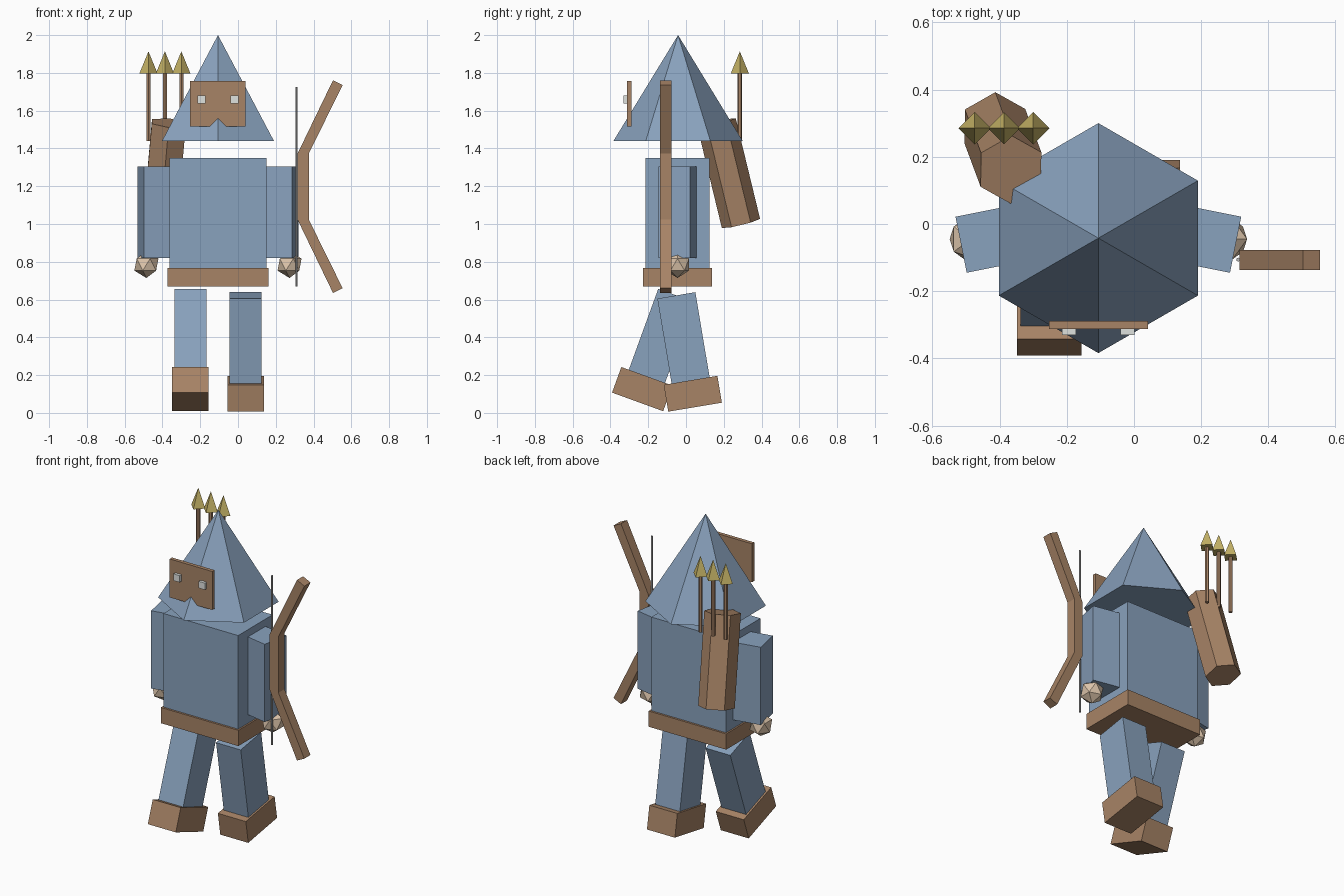
import bpy, bmesh
from math import radians
from mathutils import Vector, Matrix

cube = bpy.data.objects.get("Cube")
if cube:
    bpy.data.objects.remove(cube, do_unlink=True)

CX, CY = -0.106, -0.045  # body axis


def material(name, rgb):
    m = bpy.data.materials.new(name)
    m.use_nodes = True
    m.diffuse_color = (*rgb, 1)
    for node in m.node_tree.nodes:
        if node.type == 'BSDF_PRINCIPLED':
            node.inputs["Base Color"].default_value = (*rgb, 1)
    return m


BLUE = material("blue cloth", (0.25, 0.36, 0.51))
BROWN = material("brown leather", (0.39, 0.23, 0.133))
GOLD = material("gold", (0.55, 0.44, 0.13))
SKIN = material("pale skin", (0.73, 0.565, 0.41))
WHITE = material("eye white", (0.74, 0.76, 0.74))
GREY = material("string grey", (0.48, 0.48, 0.48))


def finish(name, bm, mat, matrix=Matrix()):
    bmesh.ops.recalc_face_normals(bm, faces=bm.faces)
    mesh = bpy.data.meshes.new(name)
    bm.to_mesh(mesh)
    bm.free()
    mesh.materials.append(mat)
    ob = bpy.data.objects.new(name, mesh)
    ob.matrix_world = matrix
    bpy.context.collection.objects.link(ob)
    return ob


def box(name, mat, centre, size, matrix=Matrix()):
    bm = bmesh.new()
    bmesh.ops.create_cube(bm, size=1)
    bmesh.ops.scale(bm, vec=size, verts=bm.verts)
    return finish(name, bm, mat, matrix @ Matrix.Translation(centre))


def cone(name, mat, bottom, top, r1, r2, sides):
    """Prism or pyramid whose axis runs from bottom to top."""
    bottom, top = Vector(bottom), Vector(top)
    axis = top - bottom
    bm = bmesh.new()
    bmesh.ops.create_cone(bm, cap_ends=True, segments=sides, radius1=r1,
                          radius2=r2, depth=axis.length)
    bmesh.ops.remove_doubles(bm, verts=bm.verts, dist=1e-5)
    turn = Vector((0, 0, 1)).rotation_difference(axis).to_matrix().to_4x4()
    return finish(name, bm, mat, Matrix.Translation((bottom + top) / 2) @ turn)


def plate(name, mat, outline, y0, y1):
    """Outline in x and z, extruded from y0 to y1."""
    bm = bmesh.new()
    face = bm.faces.new([bm.verts.new((x, y0, z)) for x, z in outline])
    out = bmesh.ops.extrude_face_region(bm, geom=[face])
    verts = [v for v in out["geom"] if isinstance(v, bmesh.types.BMVert)]
    bmesh.ops.translate(bm, vec=(0, y1 - y0, 0), verts=verts)
    return finish(name, bm, mat)


# Torso, belt and hood
box("torso", BLUE, (CX, CY, 1.057), (0.515, 0.34, 0.586))
box("belt", BROWN, (CX, CY, 0.717), (0.535, 0.365, 0.098))
cone("hood", BLUE, (CX, CY + 0.003, 1.44), (CX, CY + 0.003, 2.0), 0.342, 0, 6)

# Mask with a notch under the nose, and eyes
half = [(0, 1.56), (0.043, 1.517), (0.147, 1.517), (0.147, 1.757)]
outline = [(CX + x, z) for x, z in half]
outline += [(CX - x, z) for x, z in reversed(half[1:])]
plate("mask", BROWN, outline, -0.312, -0.289)
for side, label in ((1, "left"), (-1, "right")):
    box(label + "_eye", WHITE, (CX + side * 0.087, -0.319, 1.66), (0.042, 0.022, 0.042))

# Arms turned slightly outward, with faceted hands
for side, label in ((1, "left"), (-1, "right")):
    turn = Matrix.Translation((CX + side * 0.325, CY, 1.062)) @ Matrix.Rotation(radians(-11.3 * side), 4, 'Z')
    box(label + "_arm", BLUE, (0, 0, 0), (0.17, 0.17, 0.485), turn)
    bm = bmesh.new()
    bmesh.ops.create_icosphere(bm, subdivisions=1, radius=0.071)
    finish(label + "_hand", bm, SKIN, Matrix.Translation((CX + side * 0.379, CY, 0.785)))

# Striding legs and boots, swung from the hip
for side, label, swing in ((1, "left", 9.5), (-1, "right", -20)):
    hip = Matrix.Translation((CX + side * 0.146, -0.051, 0.622)) @ Matrix.Rotation(radians(swing), 4, 'X')
    box(label + "_leg", BLUE, (0, 0, -0.23), (0.17, 0.204, 0.46), hip)
    box(label + "_boot", BROWN, (0, 0, -0.528), (0.193, 0.288, 0.144), hip)

# Bow and string
MID = 1.198
upper = [(0.375, 0.175), (0.554, 0.538), (0.503, 0.563), (0.314, 0.172)]
bow = [(x, MID + z) for x, z in upper] + [(x, MID - z) for x, z in reversed(upper)]
plate("bow", BROWN, bow, -0.137, -0.077)
cone("bow_string", GREY, (0.31, -0.106, 0.67), (0.31, -0.106, 1.725), 0.006, 0.006, 6)

# Quiver and arrows
cone("quiver", BROWN, (-0.414, 0.291, 1.003), (-0.366, 0.162, 1.535), 0.104, 0.104, 6)
for i in range(3):
    x, y = -0.474 + i * 0.087, 0.285
    cone(f"arrow_shaft_{i + 1}", BROWN, (x, y, 1.44), (x, y, 1.8), 0.012, 0.012, 6)
    cone(f"arrow_head_{i + 1}", GOLD, (x, y, 1.797), (x, y, 1.914), 0.048, 0, 4)
